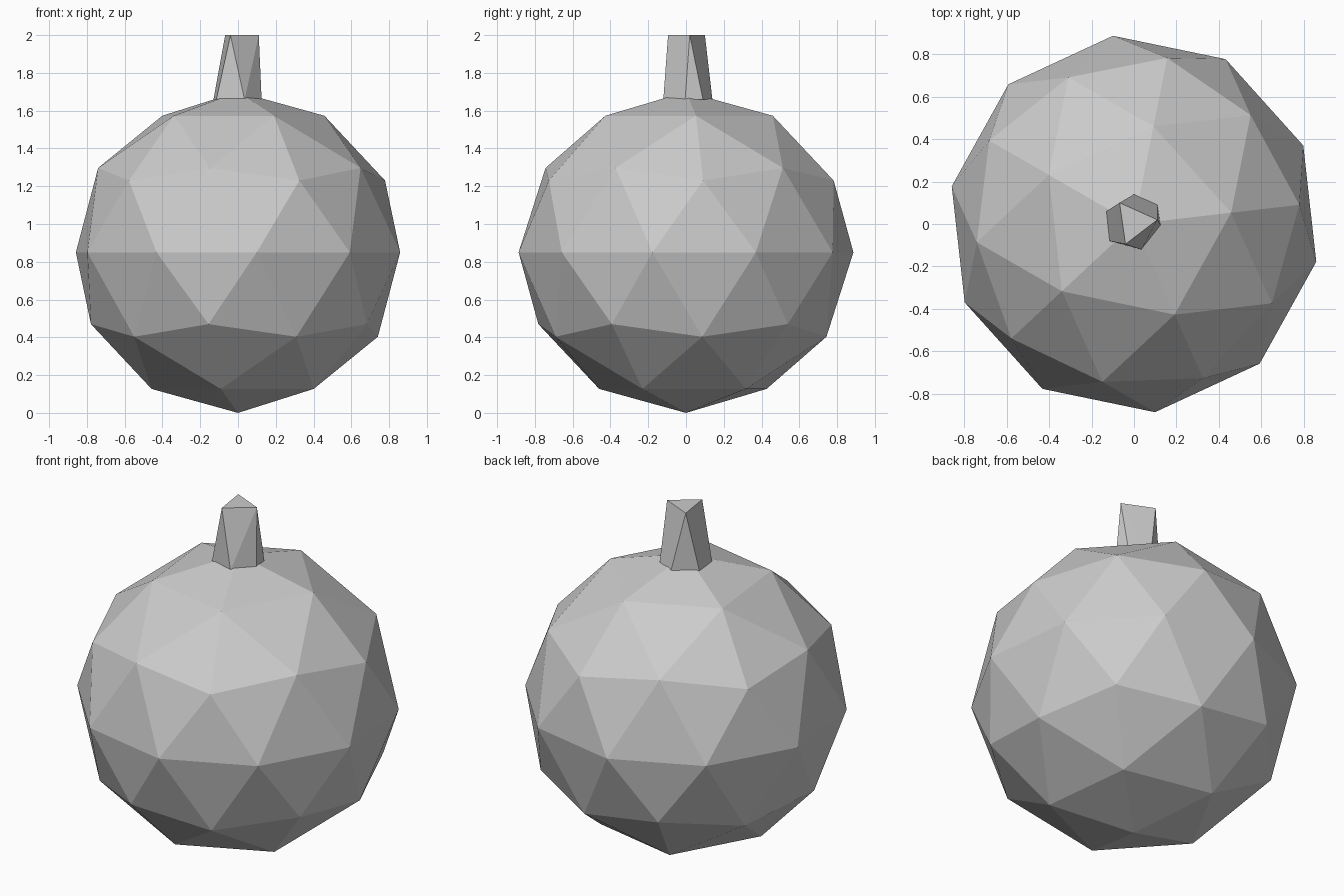
import bpy, bmesh, math
from mathutils import Matrix

cube = bpy.data.objects.get("Cube")
if cube:
    bpy.data.objects.remove(cube, do_unlink=True)

grey = bpy.data.materials.new("light_grey")
grey.use_nodes = True
colour = (0.6, 0.6, 0.6, 1)
grey.diffuse_color = colour
grey.node_tree.nodes["Principled BSDF"].inputs["Base Color"].default_value = colour


def finish(name, bm):
    bmesh.ops.recalc_face_normals(bm, faces=bm.faces)
    mesh = bpy.data.meshes.new(name)
    bm.to_mesh(mesh)
    bm.free()
    mesh.materials.append(grey)
    obj = bpy.data.objects.new(name, mesh)
    bpy.context.collection.objects.link(obj)
    return obj


# Faceted round body, slightly squashed and turned about its axis
bm = bmesh.new()
bmesh.ops.create_icosphere(bm, subdivisions=2, radius=1)
place = (Matrix.Translation((0, 0, 0.85))
         @ Matrix.Diagonal((0.876, 0.892, 0.85, 1))
         @ Matrix.Rotation(math.radians(6.5), 4, "Z"))
bmesh.ops.transform(bm, matrix=place, verts=bm.verts)
finish("round_body", bm)

# Stem: six-sided foot tapering to a three-sided top
foot = [(-.13, .06), (0, .14), (.11, .09), (.125, -.005), (.035, -.12), (-.115, -.08)]
tip = [(-.068, .10), (.11, .02), (-.04, -.095)]
bm = bmesh.new()
for ring, z in ((foot, 1.658), (tip, 2.0)):
    for x, y in ring:
        bm.verts.new((x, y, z))
bmesh.ops.convex_hull(bm, input=bm.verts)
finish("stem", bm)
